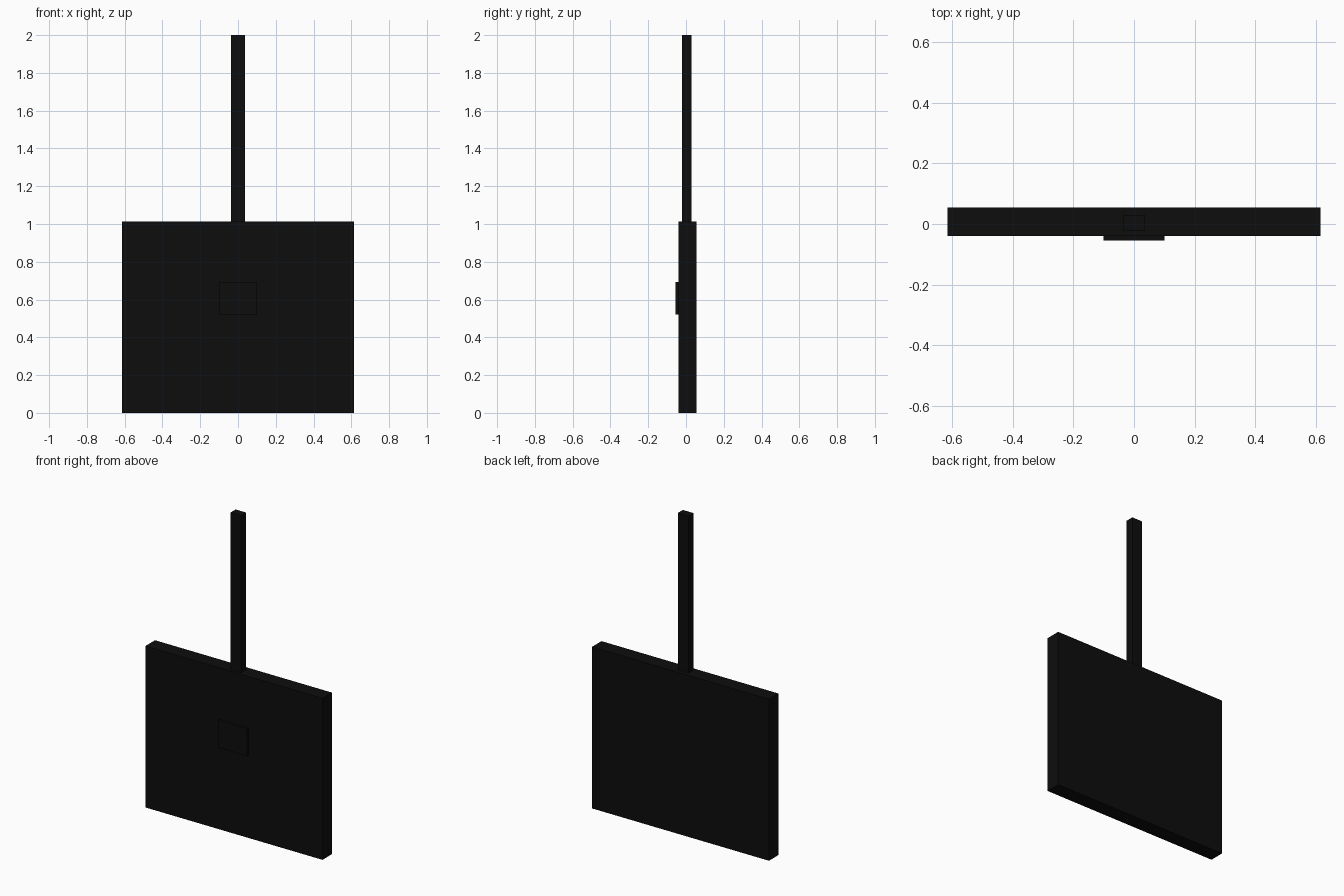
import bpy
import bmesh
from mathutils import Vector

cube = bpy.data.objects.get("Cube")
if cube:
    bpy.data.objects.remove(cube, do_unlink=True)

# Single near-black finish
black = bpy.data.materials.new("matte_black")
black.use_nodes = True
colour = (0.004, 0.004, 0.004, 1)
black.diffuse_color = colour
black.node_tree.nodes["Principled BSDF"].inputs["Base Color"].default_value = colour


def box(name, low, high):
    """Add a sharp-edged box spanning two opposite corners."""
    low, high = Vector(low), Vector(high)
    bm = bmesh.new()
    bmesh.ops.create_cube(bm, size=1)
    bmesh.ops.scale(bm, vec=high - low, verts=bm.verts)
    mesh = bpy.data.meshes.new(name)
    bm.to_mesh(mesh)
    bm.free()
    mesh.materials.append(black)
    obj = bpy.data.objects.new(name, mesh)
    obj.location = (low + high) / 2
    bpy.context.collection.objects.link(obj)
    return obj


# Main slab
box("panel", (-0.615, -0.04, 0), (0.615, 0.055, 1.014))
# Raised plate on the front face
box("front_plate", (-0.1, -0.055, 0.52), (0.1, -0.04, 0.692))
# Hanging post, seated slightly into the slab
box("hanging_post", (-0.037, -0.021, 1.0), (0.037, 0.029, 2))
